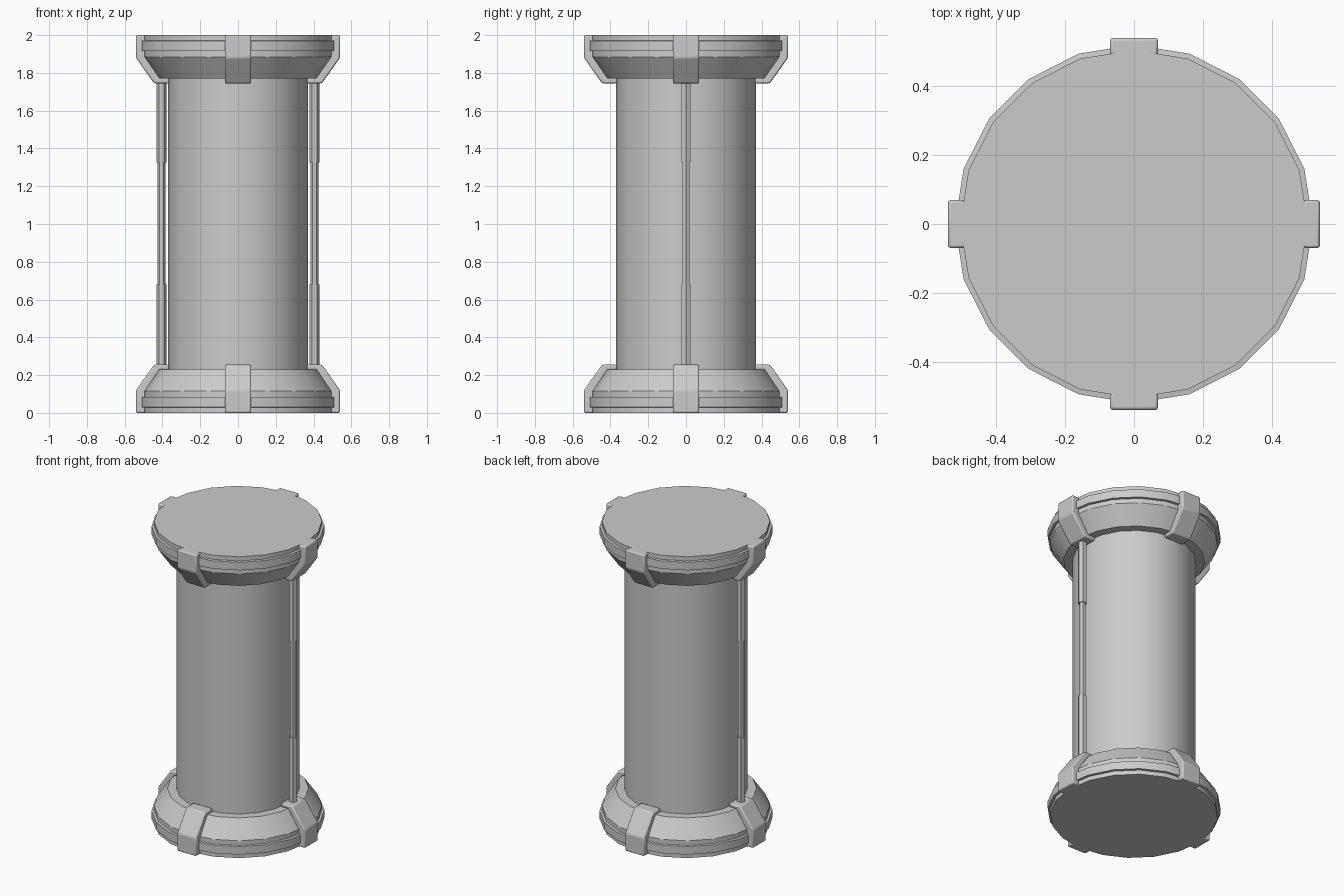
import bpy, bmesh, math
from mathutils import Matrix, Vector

if "Cube" in bpy.data.objects:
    bpy.data.objects.remove(bpy.data.objects["Cube"])

FLIP = Matrix.Translation((0, 0, 2)) @ Matrix.Rotation(math.pi, 4, 'X')


def finish(name, bm, bevel=0):
    bmesh.ops.recalc_face_normals(bm, faces=bm.faces)
    me = bpy.data.meshes.new(name)
    bm.to_mesh(me)
    bm.free()
    ob = bpy.data.objects.new(name, me)
    bpy.context.collection.objects.link(ob)
    if bevel:
        m = ob.modifiers.new("bevel", 'BEVEL')
        m.width = bevel
        m.segments = 2
        m.limit_method = 'ANGLE'
    bpy.ops.object.select_all(action='DESELECT')
    ob.select_set(True)
    bpy.context.view_layer.objects.active = ob
    bpy.ops.object.shade_smooth_by_angle(angle=math.radians(30))
    return ob


def lathe(name, profile, sides, xf=Matrix()):
    """Turned solid from (radius, z) points, with flat end caps."""
    bm = bmesh.new()
    rings = [[bm.verts.new(xf @ Vector((r * math.cos(2 * math.pi * i / sides),
                                        r * math.sin(2 * math.pi * i / sides), z)))
              for i in range(sides)] for r, z in profile]
    for a, b in zip(rings, rings[1:]):
        for i in range(sides):
            j = (i + 1) % sides
            bm.faces.new((a[i], a[j], b[j], b[i]))
    bm.faces.new(rings[0])
    bm.faces.new(rings[-1])
    return finish(name, bm)


def clip(name, xf):
    """Bent strap hugging the cap rim, extruded across its width."""
    profile = [(0.49, 0), (0.54, 0), (0.54, 0.12), (0.445, 0.255),
               (0.365, 0.255), (0.365, 0.228), (0.415, 0.228), (0.49, 0.11)]
    bm = bmesh.new()
    f = bm.faces.new([bm.verts.new((r, -0.07, z)) for r, z in profile])
    ext = bmesh.ops.extrude_face_region(bm, geom=[f])
    vs = [g for g in ext['geom'] if isinstance(g, bmesh.types.BMVert)]
    bmesh.ops.translate(bm, verts=vs, vec=(0, 0.14, 0))
    bm.transform(xf)
    return finish(name, bm, 0.008)


# central column
lathe("column", [(0.37, 0.2), (0.37, 1.8)], 20)

# end caps with raised rim band, and four clips on each
cap = [(0.505, 0), (0.505, 0.028), (0.52, 0.03), (0.52, 0.083), (0.505, 0.085),
       (0.505, 0.115), (0.425, 0.23), (0.3, 0.23)]
for end, xf in (("bottom", Matrix()), ("top", FLIP)):
    lathe(end + "_cap", cap, 20, xf)
    for k in range(4):
        clip(f"{end}_clip_{k + 1}", xf @ Matrix.Rotation(k * math.pi / 2, 4, 'Z'))

# side rods with thick sleeves at both ends
rod = [(0.027, 0.24), (0.027, 0.68), (0.02, 0.68),
       (0.02, 1.325), (0.027, 1.325), (0.027, 1.76)]
for side, x in (("left", -0.405), ("right", 0.405)):
    lathe(side + "_rod", rod, 6, Matrix.Translation((x, 0, 0)))
